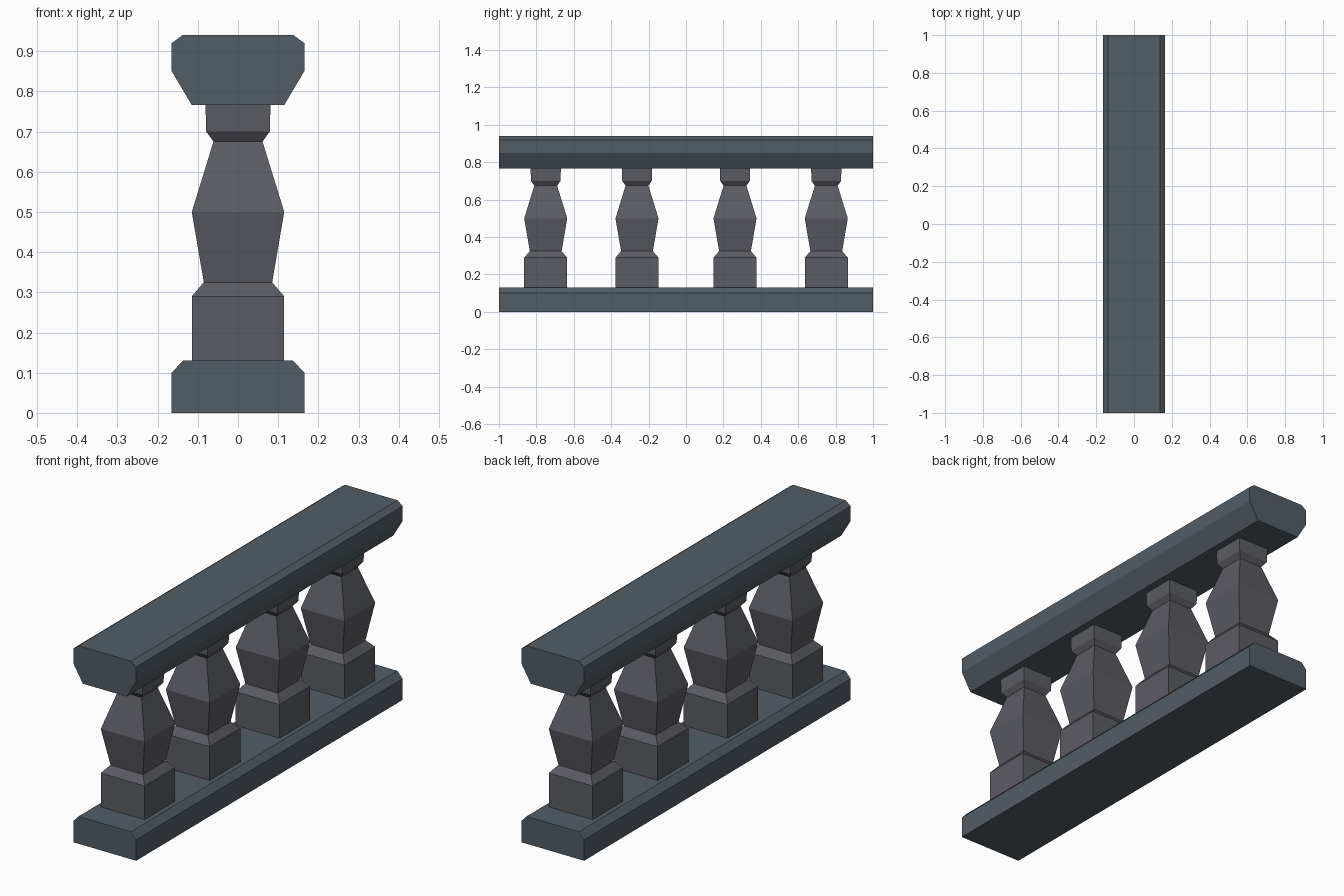
import bpy
import bmesh

if "Cube" in bpy.data.objects:
    bpy.data.objects.remove(bpy.data.objects["Cube"])


def material(name, color):
    mat = bpy.data.materials.new(name)
    mat.diffuse_color = (*color, 1)
    mat.use_nodes = True
    mat.node_tree.nodes["Principled BSDF"].inputs["Base Color"].default_value = mat.diffuse_color
    return mat


def finish(bm, name, mat):
    bmesh.ops.recalc_face_normals(bm, faces=bm.faces)
    mesh = bpy.data.meshes.new(name)
    bm.to_mesh(mesh)
    bm.free()
    mesh.materials.append(mat)
    obj = bpy.data.objects.new(name, mesh)
    bpy.context.collection.objects.link(obj)
    return obj


def rail(name, half_profile, mat):
    """Extrude a mirrored (x, z) half profile along y."""
    outline = half_profile + [(-x, z) for x, z in reversed(half_profile)]
    bm = bmesh.new()
    end = bm.faces.new([bm.verts.new((x, -1, z)) for x, z in outline])
    side = bmesh.ops.extrude_face_region(bm, geom=[end], use_keep_orig=True)
    verts = [v for v in side["geom"] if isinstance(v, bmesh.types.BMVert)]
    bmesh.ops.translate(bm, verts=verts, vec=(0, 2, 0))
    return finish(bm, name, mat)


def square_post(name, profile, mat):
    """Stack square rings given as (half width, z)."""
    bm = bmesh.new()
    corners = [(-1, -1), (1, -1), (1, 1), (-1, 1)]
    rings = [[bm.verts.new((w * x, w * y, z)) for x, y in corners] for w, z in profile]
    for low, high in zip(rings, rings[1:]):
        for i in range(4):
            j = (i + 1) % 4
            bm.faces.new((low[i], low[j], high[j], high[i]))
    bm.faces.new(rings[0][::-1])
    bm.faces.new(rings[-1])
    return finish(bm, name, mat)


rail_stone = material("rail_stone", (0.085, 0.11, 0.13))
post_stone = material("post_stone", (0.105, 0.107, 0.125))

# Chamfered bottom and top rails
rail("base_rail", [(0.165, 0), (0.165, 0.10), (0.137, 0.13)], rail_stone)
rail("hand_rail", [(0.115, 0.766), (0.165, 0.85), (0.165, 0.92), (0.138, 0.94)], rail_stone)

# Four square balusters: plinth, tapered body, neck and cap
profile = [(0.115, 0.13), (0.115, 0.29), (0.085, 0.325), (0.115, 0.50),
           (0.061, 0.675), (0.079, 0.70), (0.081, 0.766)]
first = square_post("baluster", profile, post_stone)
for i, y in enumerate((-0.75, -0.262, 0.262, 0.75)):
    post = first
    if i:
        post = bpy.data.objects.new("baluster", first.data)
        bpy.context.collection.objects.link(post)
    post.location.y = y
